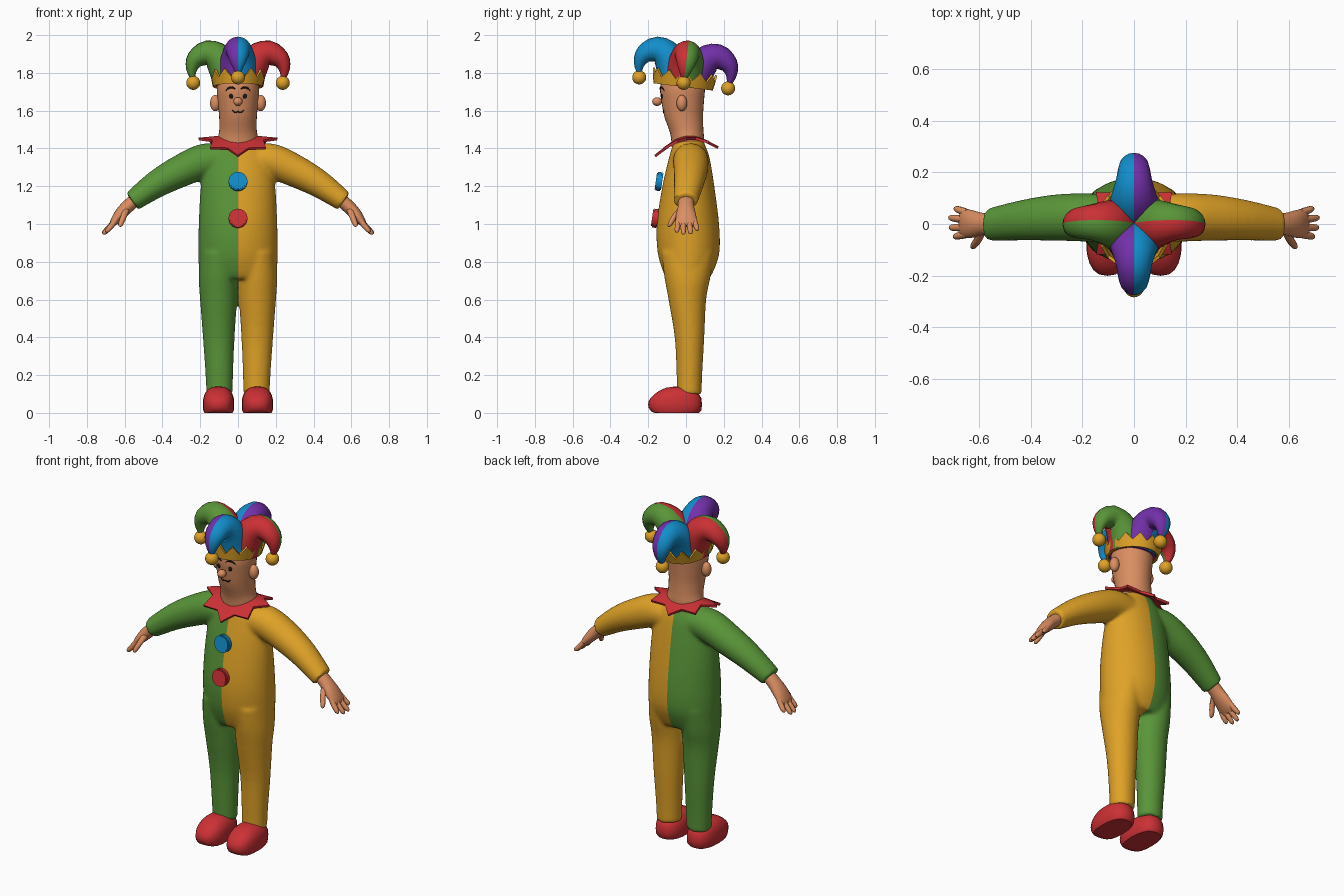
import bpy, bmesh, math
from mathutils import Vector, Matrix

if "Cube" in bpy.data.objects:
    bpy.data.objects.remove(bpy.data.objects["Cube"])

def mat(name, r, g, b):
    m = bpy.data.materials.new(name)
    m.diffuse_color = (r, g, b, 1)
    m.use_nodes = True
    m.node_tree.nodes["Principled BSDF"].inputs["Base Color"].default_value = m.diffuse_color
    return m

GREEN = mat("green", 0.10, 0.30, 0.04)
GOLD = mat("gold", 0.74, 0.36, 0.02)
RED = mat("red", 0.60, 0.03, 0.035)
BLUE = mat("blue", 0.006, 0.27, 0.60)
PURPLE = mat("purple", 0.17, 0.03, 0.40)
SKIN = mat("skin", 0.70, 0.27, 0.12)
BLACK = mat("black", 0.01, 0.008, 0.008)

def make(name, bm, *mats):
    bmesh.ops.recalc_face_normals(bm, faces=bm.faces)
    me = bpy.data.meshes.new(name)
    bm.to_mesh(me)
    bm.free()
    for m in mats:
        me.materials.append(m)
    ob = bpy.data.objects.new(name, me)
    bpy.context.collection.objects.link(ob)
    return ob

def apply_modifiers(ob):
    bpy.context.view_layer.objects.active = ob
    for m in list(ob.modifiers):
        bpy.ops.object.modifier_apply(modifier=m.name)

def spline(pts, n):
    """Catmull-Rom resampling of tuples."""
    out = []
    for i in range(len(pts) - 1):
        p = [pts[max(i - 1, 0)], pts[i], pts[i + 1], pts[min(i + 2, len(pts) - 1)]]
        for k in range(n):
            t = k / n
            out.append(tuple(0.5 * (2 * b + (c - a) * t + (2 * a - 5 * b + 4 * c - d) * t * t
                             + (3 * b - a - 3 * c + d) * t ** 3) for a, b, c, d in zip(*p)))
    return out + [pts[-1]]

def tube(name, rings, *mats, sides=24, n=4, sx=1):
    """Loft ellipses (x, y, z, radius in xz plane, radius along y)."""
    rings = spline(rings, n)
    bm = bmesh.new()
    loops = []
    for i, (x, y, z, ru, rv) in enumerate(rings):
        a, b = rings[max(i - 1, 0)], rings[min(i + 1, len(rings) - 1)]
        t = Vector((b[0] - a[0], 0, b[2] - a[2])).normalized()
        u = Vector((0, 1, 0)).cross(t)
        loop = []
        for k in range(sides):
            w = math.tau * k / sides
            p = Vector((x, y, z)) + u * ru * math.cos(w) + Vector((0, rv * math.sin(w), 0))
            loop.append(bm.verts.new((p.x * sx, p.y, p.z)))
        loops.append(loop)
    for a, b in zip(loops, loops[1:]):
        for k in range(sides):
            j = (k + 1) % sides
            bm.faces.new((a[k], a[j], b[j], b[k]))
    bm.faces.new(loops[0])
    bm.faces.new(loops[-1])
    return make(name, bm, *mats)

def ball(name, loc, size, m):
    bm = bmesh.new()
    bmesh.ops.create_uvsphere(bm, u_segments=20, v_segments=12, radius=1)
    bm.transform(Matrix.Translation(loc) @ Matrix.Diagonal((*size, 1)))
    return make(name, bm, m)

def band(name, m, thick, *rows):
    """Closed strip through rows of points, given thickness."""
    bm = bmesh.new()
    loops = [[bm.verts.new(p) for p in r] for r in rows]
    n = len(rows[0])
    for a, b in zip(loops, loops[1:]):
        for k in range(n):
            bm.faces.new((a[k], a[(k + 1) % n], b[(k + 1) % n], b[k]))
    ob = make(name, bm, m)
    s = ob.modifiers.new("thickness", "SOLIDIFY")
    s.thickness, s.offset = thick, 0
    apply_modifiers(ob)
    return ob

def level(z, hx, y0, y1, x=0):
    return (x, (y0 + y1) / 2, z, hx, (y1 - y0) / 2)

# Suit: torso, legs and sleeves fused, then split in two colours
parts = [tube("suit", [level(1.45, .09, -.06, .09), level(1.42, .13, -.07, .10),
                       level(1.35, .172, -.09, .125), level(1.2, .197, -.125, .15),
                       level(1.0, .208, -.155, .175), level(.85, .21, -.15, .177),
                       level(.75, .206, -.122, .145), level(.71, .19, -.10, .12)],
              GREEN, GOLD, sides=40)]
for s in (-1, 1):
    parts.append(tube("leg", [level(.85, .095, -.13, .15, .105), level(.72, .103, -.115, .13, .105),
                              level(.6, .098, -.093, .107, .103), level(.4, .084, -.06, .097, .102),
                              level(.2, .073, -.05, .086, .099), level(.10, .070, -.048, .083, .098)],
                      sides=32, sx=s))
    parts.append(tube("sleeve", [(.05, .02, 1.335, .08, .09), (.17, .025, 1.335, .092, .094),
                                 (.30, .025, 1.282, .086, .09), (.43, .015, 1.212, .073, .079),
                                 (.56, -.002, 1.12, .055, .064)], sides=32, sx=s))
bpy.ops.object.select_all(action='DESELECT')
for p in parts:
    p.select_set(True)
suit = parts[0]
bpy.context.view_layer.objects.active = suit
bpy.ops.object.join()
r = suit.modifiers.new("fuse", "REMESH")
r.mode, r.voxel_size = 'VOXEL', 0.01
sm = suit.modifiers.new("soften", "SMOOTH")
sm.factor, sm.iterations = 0.5, 8
apply_modifiers(suit)
bm = bmesh.new()
bm.from_mesh(suit.data)
bmesh.ops.bisect_plane(bm, geom=bm.verts[:] + bm.edges[:] + bm.faces[:], dist=1e-4,
                       plane_co=(0, 0, 0), plane_no=(1, 0, 0))
for f in bm.faces:
    f.material_index = int(f.calc_center_median().x > 0)
bm.to_mesh(suit.data)
bm.free()

# Head
tube("head", [level(1.40, .108, -.075, .095), level(1.46, .105, -.08, .095), level(1.5, .099, -.09, .092),
              level(1.57, .10, -.115, .09), level(1.65, .108, -.13, .095), level(1.72, .112, -.137, .10),
              level(1.80, .10, -.12, .09)], SKIN, sides=32)
ball("nose", (0, -.153, 1.648), (.024, .026, .023), SKIN)

def on_face(x, z, r):
    front = -.115 - .15 * (z - 1.57)
    return (x, -.017 + (front + .017) * math.sqrt(1 - (x / .107) ** 2) - .001, z, r, .004)

tube("mouth", [on_face(-.032, 1.603, .002), on_face(-.017, 1.592, .005), on_face(0, 1.594, .004),
               on_face(.017, 1.592, .005), on_face(.032, 1.603, .002)], BLACK, sides=8)
for s in (-1, 1):
    ball("ear", (s * .12, -.022, 1.64), (.028, .028, .043), SKIN)
    ball("eye", (s * .037, -.128, 1.676), (.011, .006, .013), BLACK)
    tube("eyebrow", [on_face(.015, 1.714, .002), on_face(.03, 1.723, .005),
                     on_face(.05, 1.719, .005), on_face(.067, 1.70, .002)], BLACK, sides=8, sx=s)

    # Hands: palm, four fingers and thumb
    tube("hand", [(.53, 0, 1.14, .034, .042), (.585, 0, 1.092, .035, .043), (.625, 0, 1.05, .031, .053),
                  (.657, .002, 1.01, .021, .056), (.67, .002, .99, .011, .05)], SKIN, sides=20, sx=s)
    for y0, y1, x, z in ((.044, .058, .692, .965), (.016, .024, .712, .946),
                         (-.014, -.014, .710, .944), (-.040, -.048, .695, .955)):
        tube("finger", [(.645, y0, 1.025, .014, .014), ((.645 + x) / 2, (y0 + y1) / 2, (1.025 + z) / 2, .015, .015),
                        (x - .004, y1, z + .01, .012, .012), (x, y1, z, .005, .005)], SKIN, sides=10, n=3, sx=s)
    tube("thumb", [(.59, -.025, 1.08, .018, .02), (.605, -.06, 1.04, .016, .017),
                   (.622, -.084, .998, .013, .013), (.626, -.09, .986, .005, .005)], SKIN, sides=10, n=3, sx=s)

    # Shoes: rounded blocks with a flat sole and lower toe
    shoe = ball("shoe", (0, 0, 0), (1, 1, 1), RED)
    for v in shoe.data.vertices:
        x, y, z = (math.copysign(abs(c) ** .8, c) for c in v.co)
        h = .14 - .04 * max(0, -y) ** 2
        v.co = (s * .103 + x * .083, -.058 + y * .143, max(0, .045 + z * (h - .045)))

# Ruffled collar with eight points
inner, outer = [], []
for k in range(16):
    a = math.tau * k / 16
    c, sn, c2 = math.cos(a), math.sin(a), math.cos(2 * a)
    inner.append((.10 * c, .005 + .085 * sn, 1.447 + .01 * sn + .013 * c2))
    if k % 2:
        outer.append((.145 * c, .003 + .125 * sn, 1.43 + .018 * sn + .022 * c2))
    else:
        outer.append((.208 * c, .003 + .167 * sn, 1.416 + .0225 * sn + .034 * c2))
band("collar", RED, .014, inner, outer)

# Buttons
for name, y, z, m in (("upper_button", -.143, 1.225, BLUE), ("lower_button", -.163, 1.03, RED)):
    bm = bmesh.new()
    bmesh.ops.create_cone(bm, cap_ends=True, segments=24, radius1=.05, radius2=.05, depth=.034)
    rim = [e for e in bm.edges if abs(e.verts[0].co.z - e.verts[1].co.z) < 1e-5]
    bmesh.ops.bevel(bm, geom=rim, offset=.006, segments=2, affect='EDGES')
    bm.transform(Matrix.Translation((0, y, z)) @ Matrix.Rotation(math.radians(82), 4, 'X'))
    make(name, bm, m)

# Hat, tilted backwards: zigzag band, four two-coloured horns with bells
tilt = Matrix.Translation((0, -.012, 1.75)) @ Matrix.Rotation(math.radians(-7), 4, 'X') \
    @ Matrix.Translation((0, 0, -1.75))
rim_low, rim_high = [], []
for k in range(24):
    c, sn = math.cos(math.tau * k / 24), math.sin(math.tau * k / 24)
    rim_low.append((.125 * c, .152 * sn, 1.727))
    rim_high.append((.139 * c, .166 * sn, 1.765 if k % 2 else 1.808))
band("hat_band", GOLD, .012, rim_low, rim_high).data.transform(tilt)
for k in range(4):
    turn = tilt @ Matrix.Rotation(k * math.pi / 2, 4, 'Z')
    horn = tube("hat_horn", [(.05, 0, 1.735, .085, .105), (.06, 0, 1.80, .087, .10), (.10, 0, 1.875, .081, .09),
                             (.165, 0, 1.905, .068, .07), (.225, 0, 1.872, .05, .058),
                             (.245, 0, 1.82, .03, .038), (.24, 0, 1.77, .012, .014)],
                *((BLUE, PURPLE) if k % 2 else (GREEN, RED)), sides=16, n=3)
    for f in horn.data.polygons:
        f.material_index = int(f.center.y < 0)
    horn.data.transform(turn)
    ball("bell", (.237, 0, 1.747), (.037, .037, .037), GOLD).data.transform(turn)

bpy.ops.object.select_all(action='SELECT')
bpy.ops.object.shade_smooth_by_angle(angle=math.radians(40))
